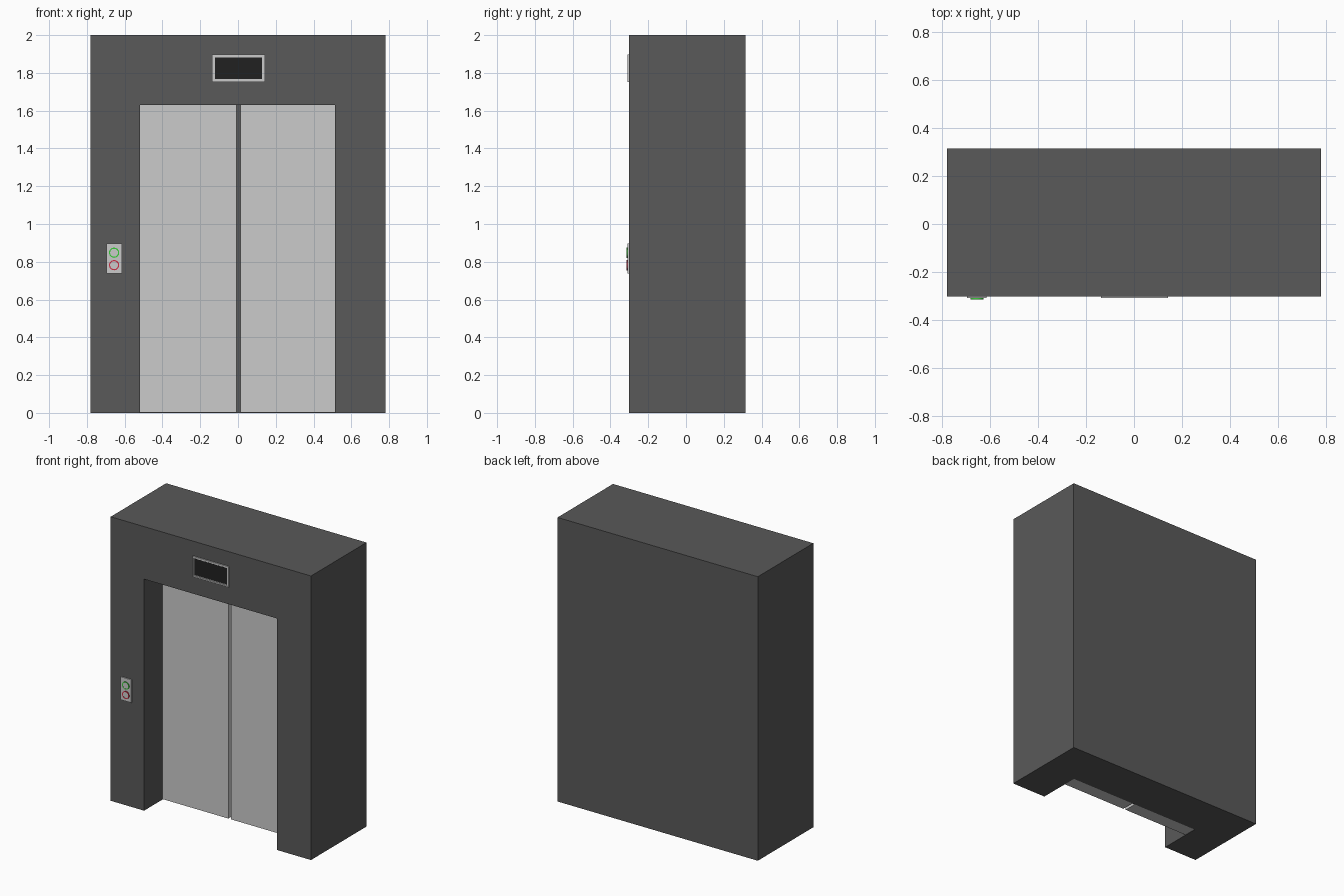
import bpy, bmesh, math
from mathutils import Vector, Matrix

if "Cube" in bpy.data.objects:
    bpy.data.objects.remove(bpy.data.objects["Cube"])


def material(name, rgb):
    m = bpy.data.materials.new(name)
    m.diffuse_color = (*rgb, 1)
    m.use_nodes = True
    m.node_tree.nodes["Principled BSDF"].inputs["Base Color"].default_value = m.diffuse_color
    return m


DARK = material("dark_metal", (0.1, 0.1, 0.1))
BLACK = material("black_glass", (0.015, 0.015, 0.015))
GREEN = material("green", (0.04, 0.6, 0.04))
RED = material("red", (0.6, 0.03, 0.06))


def finish(name, bm, mat=None):
    bmesh.ops.recalc_face_normals(bm, faces=bm.faces)
    me = bpy.data.meshes.new(name)
    bm.to_mesh(me)
    bm.free()
    ob = bpy.data.objects.new(name, me)
    bpy.context.collection.objects.link(ob)
    if mat:
        me.materials.append(mat)
    return ob


def box(name, x, y, z, mat=None, inset=0, depth=0):
    """Box from (min, max) ranges; inset/depth recess its front face."""
    bm = bmesh.new()
    bmesh.ops.create_cube(bm, size=1)
    for v in bm.verts:
        v.co = Vector([r[0] if c < 0 else r[1] for c, r in zip(v.co, (x, y, z))])
    if inset:
        bm.normal_update()
        front = min(bm.faces, key=lambda f: f.calc_center_median().y)
        bmesh.ops.inset_region(bm, faces=[front], thickness=inset)
        inner = bmesh.ops.extrude_face_region(bm, geom=[front])["geom"]
        bmesh.ops.delete(bm, geom=[front], context='FACES_ONLY')
        verts = [g for g in inner if isinstance(g, bmesh.types.BMVert)]
        bmesh.ops.translate(bm, vec=(0, depth, 0), verts=verts)
    return finish(name, bm, mat)


def lathe(name, profile, x, z, closed, mat=None, sides=32):
    """Spin (radius, y) points about the y axis through (x, z)."""
    bm = bmesh.new()
    vs = [bm.verts.new((r, y, 0)) for r, y in profile]
    edges = [bm.edges.new(p) for p in zip(vs, vs[1:])]
    if closed:
        edges.append(bm.edges.new((vs[-1], vs[0])))
    bmesh.ops.spin(bm, geom=vs + edges, cent=(0, 0, 0), axis=(0, 1, 0),
                   angle=math.tau, steps=sides)
    bmesh.ops.remove_doubles(bm, verts=bm.verts, dist=1e-5)
    bmesh.ops.translate(bm, vec=(x, 0, z), verts=bm.verts)
    ob = finish(name, bm, mat)
    bpy.ops.object.select_all(action='DESELECT')
    ob.select_set(True)
    bpy.context.view_layer.objects.active = ob
    bpy.ops.object.shade_smooth_by_angle(angle=math.radians(30))
    return ob


# Housing with the doorway cut into its front
WALL = -0.302
housing = box("housing", (-0.78, 0.78), (WALL, 0.315), (0, 2), DARK)
cutter = box("doorway_cutter", (-0.52, 0.514), (-0.6, 0.0), (-0.5, 1.63))
cutter.hide_render = True
mod = housing.modifiers.new("doorway", 'BOOLEAN')
mod.operation = 'DIFFERENCE'
mod.solver = 'EXACT'
mod.object = cutter
bpy.context.view_layer.objects.active = housing
bpy.ops.object.modifier_apply(modifier="doorway")
bpy.data.objects.remove(cutter)

# Sliding doors with a narrow gap
box("left_door", (-0.52, -0.009), (-0.095, 0.0), (0.002, 1.63))
box("right_door", (0.012, 0.514), (-0.095, 0.0), (0.002, 1.63))

# Floor display above the doors
box("display_frame", (-0.138, 0.143), (-0.31, WALL), (1.752, 1.897),
    inset=0.014, depth=0.005)
box("display_screen", (-0.123, 0.128), (-0.306, WALL), (1.767, 1.882), BLACK)

# Call panel: each button is a grey cap in a coloured ring
box("call_panel", (-0.697, -0.615), (-0.31, WALL), (0.737, 0.898))
for label, z, mat in (("up", 0.848, GREEN), ("down", 0.782, RED)):
    lathe(label + "_ring", [(0.021, -0.308), (0.021, -0.315),
                            (0.027, -0.315), (0.027, -0.308)],
          -0.656, z, True, mat)
    lathe(label + "_button", [(0, -0.314), (0.021, -0.314), (0.021, -0.308)],
          -0.656, z, False)
